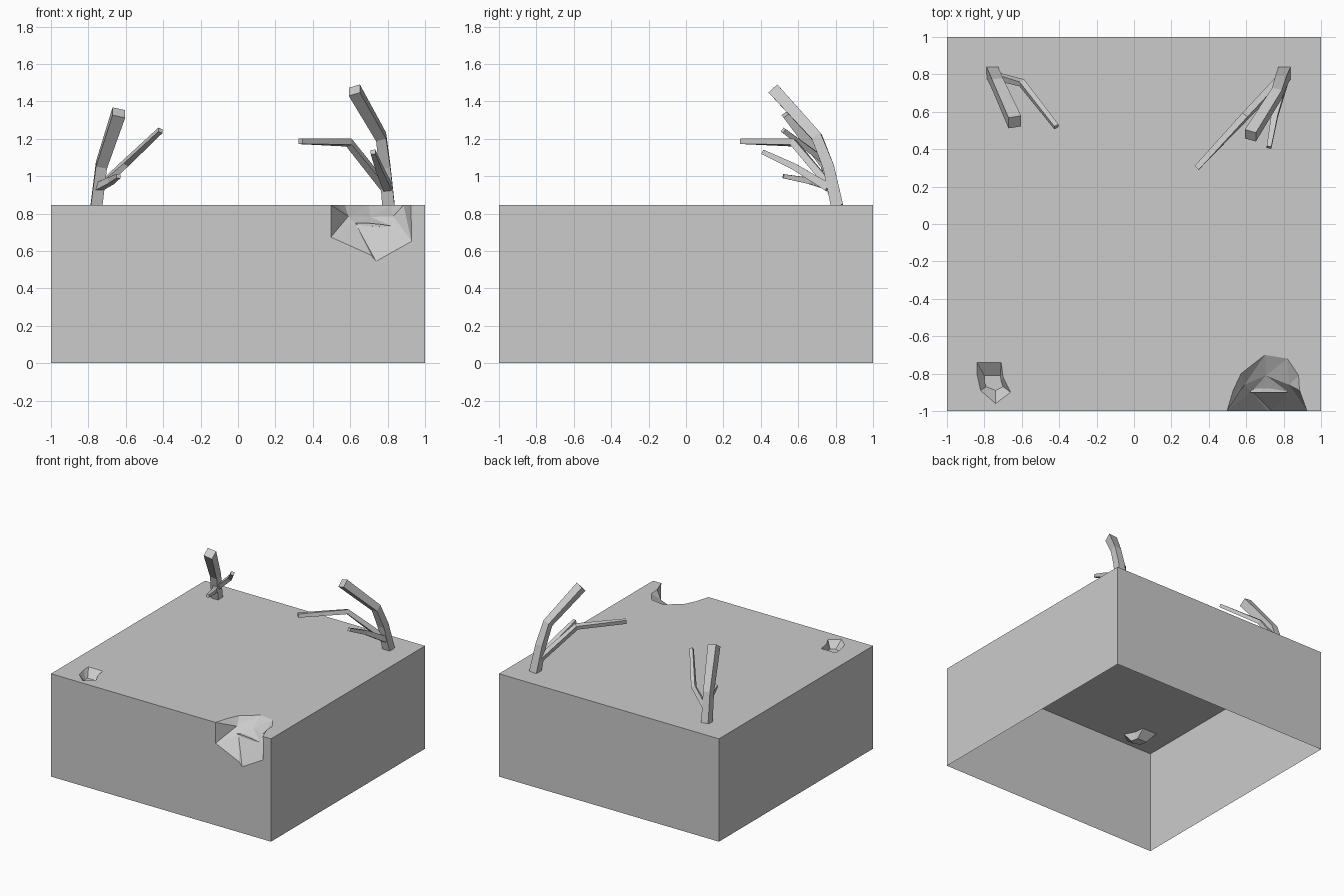
import bpy, bmesh
from mathutils import Vector

if "Cube" in bpy.data.objects:
    bpy.data.objects.remove(bpy.data.objects["Cube"])

H = 0.845  # top of the ground block


def finish(bm, name):
    bmesh.ops.recalc_face_normals(bm, faces=bm.faces)
    me = bpy.data.meshes.new(name)
    bm.to_mesh(me)
    bm.free()
    ob = bpy.data.objects.new(name, me)
    bpy.context.collection.objects.link(ob)
    return ob


# Ground block: open underneath, with a broken front edge and a small pit
bm = bmesh.new()


def verts(pts):
    return [bm.verts.new(p) for p in pts]


low = verts([(-1, -1, 0), (1, -1, 0), (1, 1, 0), (-1, 1, 0)])
top = verts([(-1, -1, H), (1, -1, H), (1, 1, H), (-1, 1, H)])
# notch: F on the front face, T on the top face, M inside ring, K kink line
F = verts([(x, -1, z) for x, z in [(.497, H), (.497, .674), (.711, .578),
                                   (.738, .545), (.928, .652), (.925, H)]])
T = verts([(x, y, H) for x, y in [(.53, -.89), (.572, -.80), (.70, -.70),
                                  (.82, -.72), (.88, -.81), (.885, -.89)]])
M = verts([(.59, -.86, .786), (.706, -.81, .782), (.829, -.86, .786)])
K = verts([(.63, -.895, .743), (.82, -.895, .735)])

for i in (1, 2, 3):
    j = (i + 1) % 4
    bm.faces.new((low[i], low[j], top[j], top[i]))
bm.faces.new([low[0], low[1], top[1]] + F[::-1] + [top[0]])

for f in [(F[0], F[1], M[0]), (F[0], M[0], T[0]),
          (F[1], K[0], M[0]), (F[1], F[2], K[0]),
          (F[2], F[3], K[0]), (F[3], K[1], K[0]), (F[3], F[4], K[1]),
          (F[4], M[2], K[1]), (F[4], T[5], M[2]), (F[4], F[5], T[5]),
          (M[0], K[0], M[1]), (M[1], K[0], K[1]), (M[1], K[1], M[2]),
          (T[0], M[0], T[1]), (T[1], M[0], T[2]), (M[0], M[1], T[2]),
          (M[1], T[3], T[2]), (M[1], M[2], T[3]),
          (M[2], T[4], T[3]), (M[2], T[5], T[4])]:
    bm.faces.new(f)
for a, b in zip(T, T[1:]):
    if not bm.edges.get((a, b)):
        bm.edges.new((a, b))

# small pit: rim and sunken floor
rim = verts([(x, y, H) for x, y in [(-.84, -.74), (-.71, -.74), (-.70, -.82),
             (-.66, -.90), (-.74, -.96), (-.82, -.89), (-.84, -.80)]])
floor = verts([(x, y, H - .055) for x, y in [(-.80, -.81), (-.715, -.81),
               (-.71, -.84), (-.70, -.87), (-.74, -.89), (-.79, -.87), (-.80, -.84)]])
for i in range(7):
    j = (i + 1) % 7
    bm.faces.new((rim[i], rim[j], floor[j], floor[i]))
bm.faces.new(floor)

# fill the top around notch and pit
edges = [e for e in bm.edges if len(e.link_faces) == 1
         and all(abs(v.co.z - H) < 1e-5 for v in e.verts)]
bmesh.ops.triangle_fill(bm, edges=edges, use_beauty=True, normal=(0, 0, 1))
finish(bm, "ground_block")

# Thin stone splinter in the notch
bm = bmesh.new()
for y, s in [(-.902, 1), (-.88, .9)]:
    verts([(.72 + dx * s, y, .74 + dz) for dx, dz in
           [(-.1, .008), (-.05, -.004), (.06, -.012), (.1, -.006), (.05, .002), (-.04, .011)]])
bmesh.ops.convex_hull(bm, input=bm.verts)
finish(bm, "stone_splinter")


# Dead trees: four-sided tapering limbs
def limb(name, path, widths):
    bm = bmesh.new()
    pts = [Vector(p) for p in path]
    rings = []
    for i, p in enumerate(pts):
        t = (pts[min(i + 1, len(pts) - 1)] - pts[max(i - 1, 0)]).normalized()
        u = t.cross(Vector((1, 0, 0))).normalized()
        v = t.cross(u)
        r = widths[i] / 2
        rings.append([bm.verts.new(p + u * a * r + v * b * r)
                      for a, b in [(-1, -1), (1, -1), (1, 1), (-1, 1)]])
    for a, b in zip(rings, rings[1:]):
        for i in range(4):
            j = (i + 1) % 4
            bm.faces.new((a[i], a[j], b[j], b[i]))
    bm.faces.new(rings[0][::-1])
    bm.faces.new(rings[-1])
    return finish(bm, name)


limb("right_trunk", [(.805, .808, .84), (.785, .762, 1.05), (.765, .70, 1.21),
                     (.622, .473, 1.46)], [.066, .06, .056, .064])
limb("right_long_branch", [(.80, .79, .92), (.593, .575, 1.18), (.335, .30, 1.187)],
     [.04, .036, .03])
limb("right_short_branch", [(.80, .76, .94), (.752, .58, 1.05), (.722, .41, 1.13)],
     [.045, .035, .025])
limb("left_trunk", [(-.757, .81, .84), (-.73, .75, 1.06), (-.637, .545, 1.34)],
     [.062, .06, .07])
limb("left_long_branch", [(-.74, .79, .94), (-.60, .755, 1.07), (-.415, .52, 1.245)],
     [.036, .032, .026])
limb("left_short_branch", [(-.75, .78, .94), (-.68, .66, .975), (-.64, .52, 1.0)],
     [.04, .034, .022])
